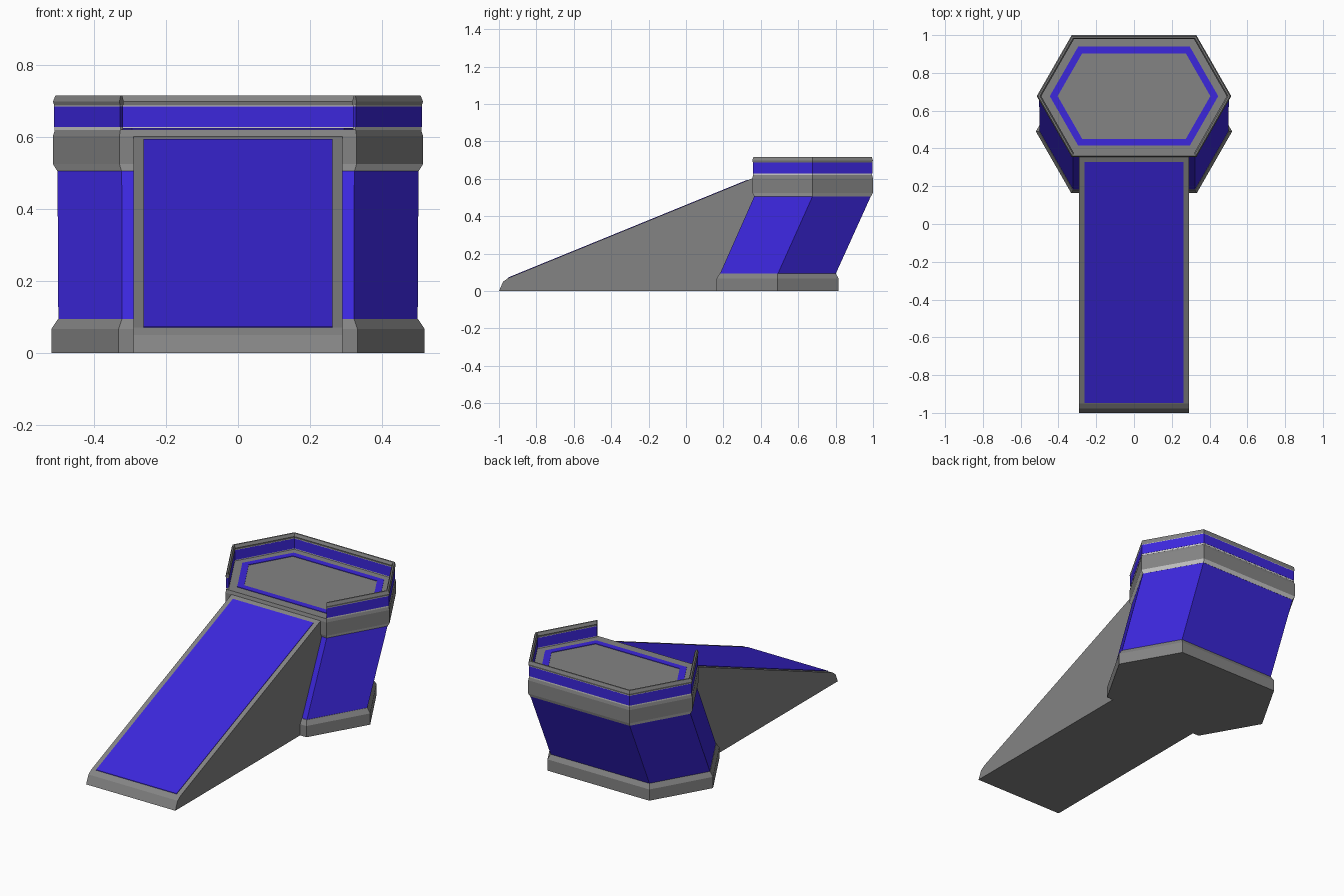
import bpy, bmesh

cube = bpy.data.objects.get("Cube")
if cube:
    bpy.data.objects.remove(cube, do_unlink=True)


def material(name, rgb):
    m = bpy.data.materials.new(name)
    m.use_nodes = True
    m.diffuse_color = (*rgb, 1)
    m.node_tree.nodes["Principled BSDF"].inputs["Base Color"].default_value = (*rgb, 1)
    return m


GRAY = material("gray", (0.23, 0.23, 0.23))
BLUE = material("blue", (0.045, 0.02, 0.72))
LIGHT = material("light gray", (0.62, 0.62, 0.62))

BASE_Y, TOP_Y = 0.49, 0.677    # the tower leans back from base to deck


def hexagon(cy, inset, z):
    """Stretched hexagon, inset evenly from the deck outline; starts at front left corner."""
    tip, corner, half = 0.515 - 1.153 * inset, 0.33 - 0.58 * inset, 0.3225 - inset
    outline = [(corner, -half), (tip, 0), (corner, half),
               (-corner, half), (-tip, 0), (-corner, -half)]
    return [(x, cy + y, z) for x, y in outline]


def loft(name, sections, mats, closed_path=False, band_mats=None):
    """Skin equal point loops; closed_path joins last to first, else ends are capped."""
    mesh = bpy.data.meshes.new(name)
    bm = bmesh.new()
    rings = [[bm.verts.new(p) for p in s] for s in sections]
    count = len(rings[0])
    spans = len(rings) if closed_path else len(rings) - 1
    for i in range(spans):
        a, b = rings[i], rings[(i + 1) % len(rings)]
        for j in range(count):
            k = (j + 1) % count
            f = bm.faces.new((a[j], a[k], b[k], b[j]))
            f.material_index = band_mats[i] if band_mats else 0
    if not closed_path:
        bm.faces.new(rings[0])
        bm.faces.new(rings[-1])
    bmesh.ops.recalc_face_normals(bm, faces=bm.faces)
    bm.to_mesh(mesh)
    bm.free()
    for m in mats:
        mesh.materials.append(m)
    obj = bpy.data.objects.new(name, mesh)
    bpy.context.collection.objects.link(obj)
    return obj


def sweep(name, profile, mat, closed_path=False):
    """Run an (inset, z) profile around the deck outline."""
    loops = [hexagon(TOP_Y, d, z) for d, z in profile]
    loft(name, [list(s) for s in zip(*loops)], [mat], closed_path)


def box_profile(outer, inner, low, high):
    return [(outer, low), (outer, high), (inner, high), (inner, low)]


# Tower: chamfered foot, leaning body, deck with light underside chamfer
loft("tower_foot", [hexagon(BASE_Y, d, z) for d, z in
                    [(-0.004, 0), (-0.004, 0.066), (0.012, 0.094)]], [GRAY])
loft("tower_body", [hexagon(BASE_Y, 0.013, 0.09), hexagon(TOP_Y, 0.011, 0.507)], [BLUE])
loft("deck", [hexagon(TOP_Y, d, z) for d, z in
              [(0.011, 0.505), (0, 0.525), (0, 0.603), (0.005, 0.622)]],
     [GRAY, LIGHT], band_mats=[1, 0, 0])
sweep("deck_stripe", box_profile(0.06, 0.096, 0.619, 0.625), BLUE, closed_path=True)

# Railing: open along the front edge, where the ramp arrives
sweep("railing_lower_trim", box_profile(0.004, 0.017, 0.62, 0.629), LIGHT)
sweep("railing_panel", box_profile(0.003, 0.018, 0.628, 0.686), BLUE)
sweep("railing_upper_trim", box_profile(0.003, 0.018, 0.685, 0.69), LIGHT)
sweep("railing_cap", [(0.003, 0.688), (0, 0.699), (0.006, 0.716),
                      (0.014, 0.716), (0.021, 0.699), (0.018, 0.688)], GRAY)

# Ramp: side profile extruded across, back end buried in the tower
RAMP_SIDE = [(-1, 0), (-0.978, 0.05), (-0.95, 0.07), (0.358, 0.604),
             (0.37, 0.51), (0.2, 0.09), (0.2, 0.0)]
loft("ramp", [[(x, y, z) for y, z in RAMP_SIDE] for x in (-0.291, 0.291)], [GRAY])


def ramp_z(y):
    return 0.07 + (y + 0.95) * 0.534 / 1.308


# Blue walking surface laid on the slope
START, END = -0.948, 0.328
SLAB = [(START, ramp_z(START) - 0.003), (END, ramp_z(END) - 0.003),
        (END, ramp_z(END) + 0.003), (START, ramp_z(START) + 0.003)]
loft("ramp_surface", [[(x, y, z) for y, z in SLAB] for x in (-0.263, 0.263)], [BLUE])
